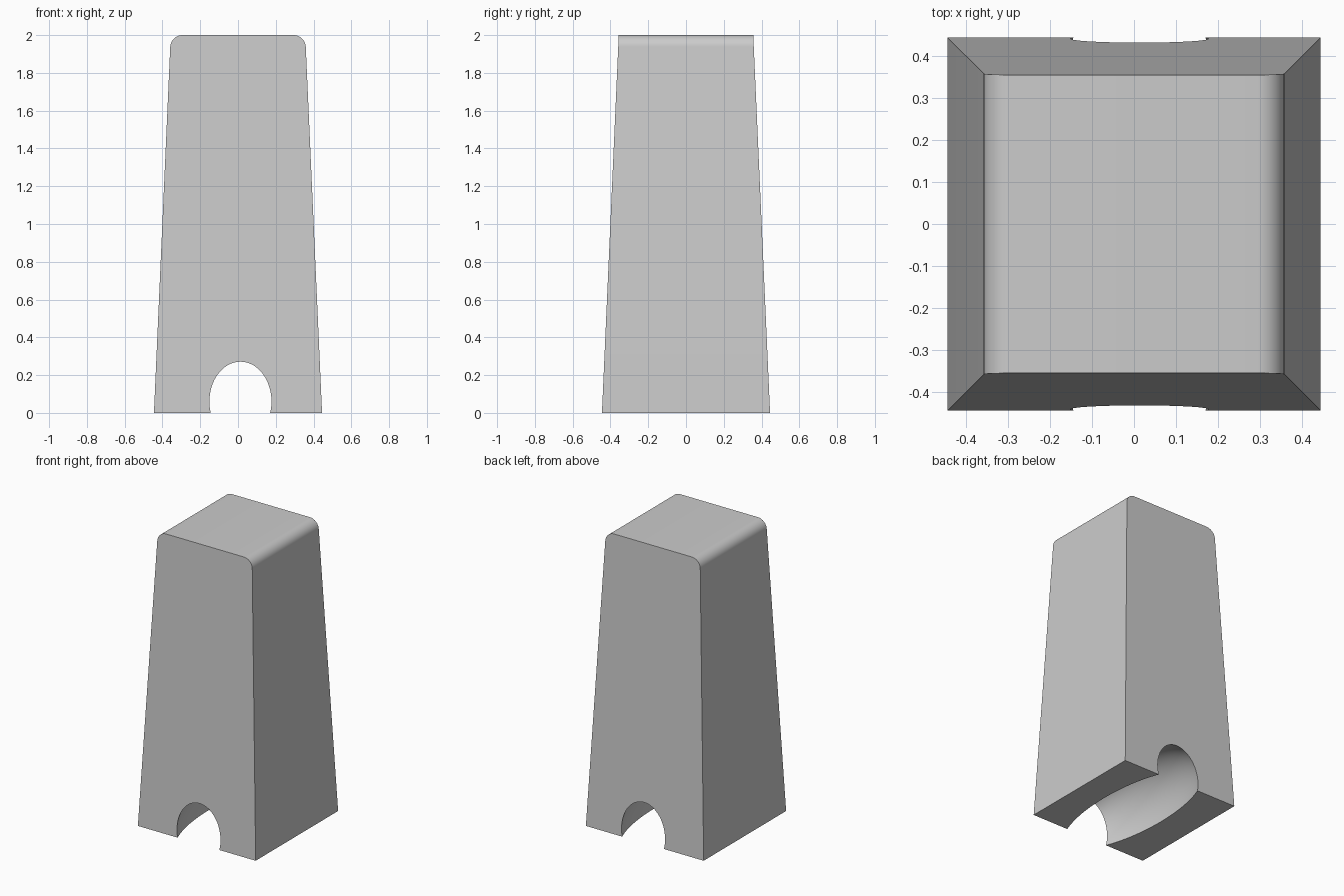
import bpy, bmesh, math

if "Cube" in bpy.data.objects:
    bpy.data.objects.remove(bpy.data.objects["Cube"])

HEIGHT, BASE, TOP = 2.0, 0.445, 0.356
FILLET = 0.062

# Tapered block with the two top edges along y rounded
bm = bmesh.new()
bmesh.ops.create_cube(bm, size=2)
for v in bm.verts:
    half = TOP if v.co.z > 0 else BASE
    z = HEIGHT if v.co.z > 0 else 0.0
    v.co = (math.copysign(half, v.co.x), math.copysign(half, v.co.y), z)
round_edges = [e for e in bm.edges
               if all(v.co.z > 1 for v in e.verts)
               and e.verts[0].co.x * e.verts[1].co.x > 0]
bmesh.ops.bevel(bm, geom=round_edges, offset=FILLET, offset_type='OFFSET',
                segments=10, profile=0.5, affect='EDGES')
mesh = bpy.data.meshes.new("tapered_block")
bm.to_mesh(mesh)
bm.free()
block = bpy.data.objects.new("tapered_block", mesh)
bpy.context.collection.objects.link(block)

# Ellipsoid that hollows the barrel-shaped passage through the foot
bpy.ops.mesh.primitive_uv_sphere_add(segments=64, ring_count=48, radius=1,
                                     location=(0.013, 0, 0.055))
cutter = bpy.context.object
cutter.name = "passage_cutter"
cutter.scale = (0.235, 0.62, 0.302)
cutter.hide_render = True

cut = block.modifiers.new("passage", 'BOOLEAN')
cut.operation = 'DIFFERENCE'
cut.solver = 'EXACT'
cut.object = cutter
bpy.context.view_layer.objects.active = block
bpy.ops.object.select_all(action='DESELECT')
block.select_set(True)
bpy.ops.object.modifier_apply(modifier=cut.name)
bpy.data.objects.remove(cutter)

bpy.ops.object.shade_smooth_by_angle(angle=math.radians(30))
